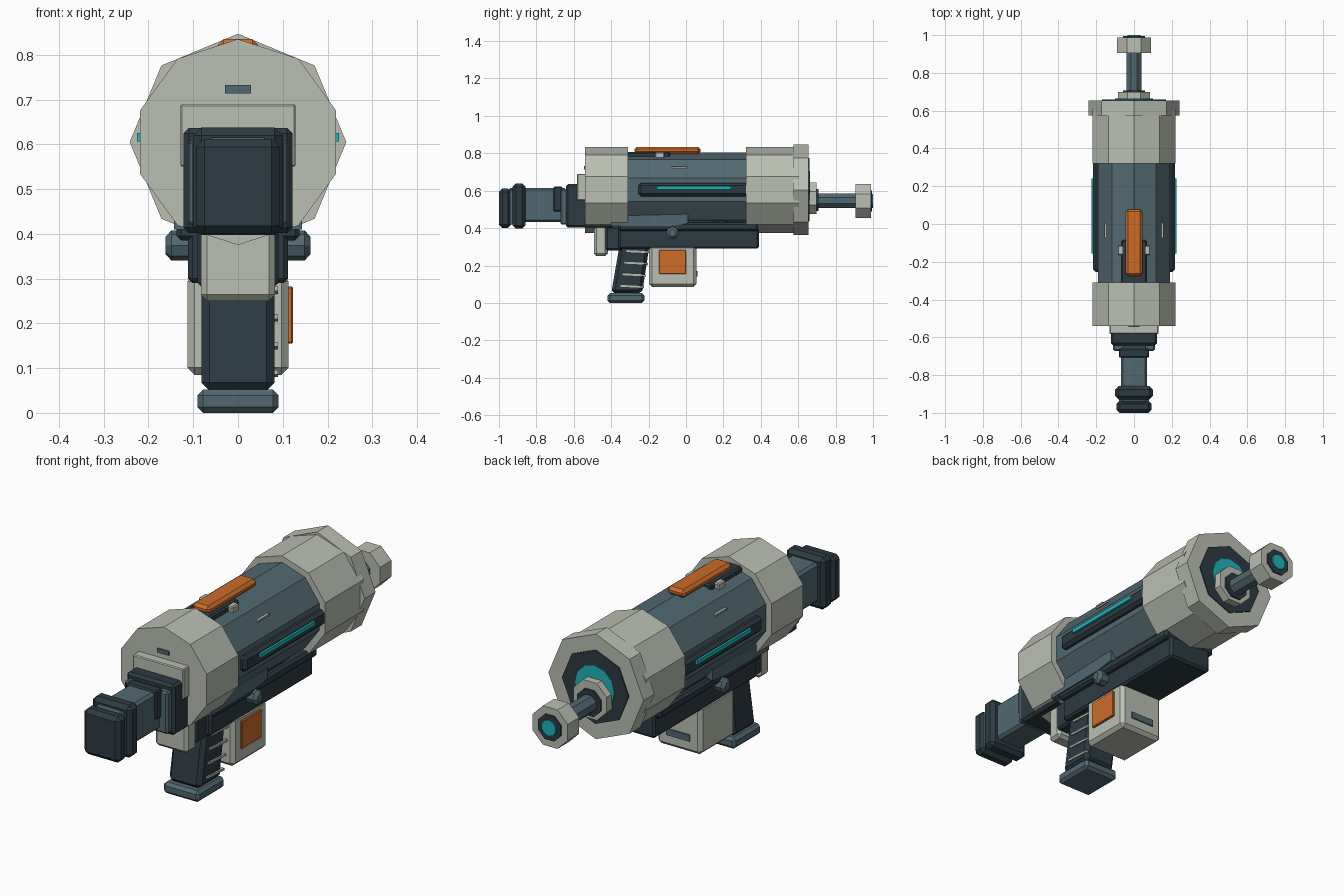
import bpy, bmesh
from math import pi, radians, cos
from mathutils import Vector

cube = bpy.data.objects.get("Cube")
if cube:
    bpy.data.objects.remove(cube, do_unlink=True)


def material(name, rgb):
    m = bpy.data.materials.new(name)
    m.use_nodes = True
    m.diffuse_color = (*rgb, 1)
    for node in m.node_tree.nodes:
        if node.type == 'BSDF_PRINCIPLED':
            node.inputs["Base Color"].default_value = (*rgb, 1)
    return m


GREY = material("pale grey", (0.49, 0.52, 0.45))
SLATE = material("slate blue", (0.085, 0.14, 0.165))
DARK = material("dark slate", (0.026, 0.043, 0.055))
ORANGE = material("orange", (0.60, 0.15, 0.023))
CYAN = material("cyan", (0.014, 0.45, 0.50))


def finish(name, bm, mat, bevel=0):
    if bevel:
        bmesh.ops.bevel(bm, geom=bm.edges[:], offset=bevel, segments=1, affect='EDGES')
    bmesh.ops.recalc_face_normals(bm, faces=bm.faces[:])
    mesh = bpy.data.meshes.new(name)
    bm.to_mesh(mesh)
    bm.free()
    mesh.materials.append(mat)
    obj = bpy.data.objects.new(name, mesh)
    bpy.context.collection.objects.link(obj)
    return obj


def box(name, mat, x, y, z, bevel=0):
    """Chamfered box; x is a half width or a (min, max) pair."""
    x = x if isinstance(x, tuple) else (-x, x)
    bm = bmesh.new()
    bmesh.ops.create_cube(bm, size=1)
    for v in bm.verts:
        for i, (lo, hi) in enumerate((x, y, z)):
            v.co[i] = lo if v.co[i] < 0 else hi
    return finish(name, bm, mat, bevel)


def sides(name, mat, x, y, z, bevel=0):
    """The same box on the left and on the right."""
    box("left_" + name, mat, x, y, z, bevel)
    box("right_" + name, mat, (-x[1], -x[0]), y, z, bevel)


def tube(name, mat, n, r, y, z, flat=False):
    """Prism along y with a vertex, or a flat side, on top."""
    bpy.ops.mesh.primitive_cylinder_add(vertices=n, radius=r, depth=y[1] - y[0])
    obj = bpy.context.object
    obj.name = name
    obj.location = (0, (y[0] + y[1]) / 2, z)
    obj.rotation_euler = (pi / 2, pi / n if flat else 0, 0)
    if flat:
        obj.rotation_mode = 'ZYX'
        obj.rotation_euler = (pi / 2, 0, 0)
        for v in obj.data.vertices:
            c, s = cos(pi / n), cos(pi / 2 - pi / n)
            v.co = Vector((v.co.x * c - v.co.y * s, v.co.x * s + v.co.y * c, v.co.z))
    obj.data.materials.append(mat)
    return obj


def profile(name, mat, half, points, bevel=0):
    """Side outline in y, z pushed out to both sides."""
    bm = bmesh.new()
    face = bm.faces.new([bm.verts.new((-half, y, z)) for y, z in points])
    new = bmesh.ops.extrude_face_region(bm, geom=[face])["geom"]
    for v in new:
        if isinstance(v, bmesh.types.BMVert):
            v.co.x = half
    return finish(name, bm, mat, bevel)


# Barrel body and collars
AXIS = 0.605
tube("main_tube", SLATE, 10, 0.2, (-0.4, 0.4), AXIS)
tube("rear_collar", GREY, 10, 0.23, (-0.54, -0.31), AXIS)
tube("front_collar", GREY, 10, 0.23, (0.32, 0.605), AXIS)
tube("front_flange", GREY, 8, 0.242, (0.575, 0.655), AXIS)

# Muzzle
tube("muzzle_face", DARK, 8, 0.17, (0.64, 0.66), AXIS)
tube("muzzle_glow", CYAN, 12, 0.1, (0.65, 0.664), AXIS)
tube("muzzle_ring", GREY, 8, 0.092, (0.66, 0.698), 0.56, True)
tube("muzzle_ring_core", DARK, 8, 0.064, (0.68, 0.708), 0.55, True)
tube("muzzle_rod", SLATE, 8, 0.042, (0.68, 0.92), 0.547, True)
tube("muzzle_tip", GREY, 8, 0.097, (0.905, 0.988), 0.545, True)
tube("tip_inset", DARK, 8, 0.062, (0.97, 0.994), 0.545, True)
tube("tip_glow", CYAN, 10, 0.037, (0.98, 1.0), 0.545)

# Side rails with light strips, and small plates on the upper tube
sides("rail", DARK, (0.16, 0.216), (-0.255, 0.34), (0.57, 0.642), 0.014)
sides("light_strip", CYAN, (0.2, 0.226), (-0.155, 0.24), (0.606, 0.625))
sides("tube_mark", GREY, (0.14, 0.156), (-0.075, 0.005), (0.722, 0.73))

# Top sight
box("sight_base", DARK, 0.068, (-0.32, -0.085), (0.74, 0.808), 0.008)
box("sight_bar", ORANGE, 0.045, (-0.275, 0.078), (0.797, 0.835), 0.013)
sides("sight_pin", GREY, (0.05, 0.086), (-0.165, -0.115), (0.772, 0.806), 0.005)

# Rear cap and stock
box("rear_slot", SLATE, 0.029, (-0.546, -0.53), (0.713, 0.732))
box("rear_cap", GREY, 0.129, (-0.582, -0.53), (0.55, 0.69), 0.004)
box("stock_mount", DARK, 0.122, (-0.642, -0.39), (0.402, 0.636), 0.012)
box("stock_step", SLATE, 0.11, (-0.672, -0.63), (0.418, 0.61), 0.008)
box("stock_band", DARK, 0.079, (-0.708, -0.66), (0.49, 0.622), 0.006)
box("stock_arm", SLATE, 0.07, (-0.95, -0.64), (0.432, 0.615), 0.012)
box("butt_ring", DARK, 0.1, (-0.928, -0.858), (0.397, 0.638), 0.018)
box("butt_joint", SLATE, 0.08, (-0.95, -0.9), (0.42, 0.6))
box("butt_pad", DARK, 0.093, (-1.0, -0.935), (0.4, 0.612), 0.018)

# Lower frame
profile("lower_frame", DARK, 0.112,
        [(-0.36, 0.29), (0.39, 0.29), (0.39, 0.40), (0.02, 0.47), (-0.36, 0.43)], 0.01)
box("frame_shoulder", DARK, 0.137, (-0.36, 0.385), (0.385, 0.43), 0.01)
profile("frame_fairing", SLATE, 0.143,
        [(-0.4, 0.41), (-0.08, 0.412), (0.012, 0.425), (0.012, 0.475), (-0.4, 0.465)])
box("rear_frame_block", DARK, 0.09, (-0.43, -0.34), (0.28, 0.41), 0.01)
box("rear_guard", GREY, 0.083, (-0.492, -0.418), (0.25, 0.42), 0.014)
for side, label in ((1, "left"), (-1, "right")):
    bm = bmesh.new()
    bmesh.ops.create_cone(bm, cap_ends=True, segments=8, radius1=0.034, radius2=0.034, depth=0.075)
    bm.faces.ensure_lookup_table()
    rim = [e for e in bm.edges if all(v.co.z > 0 for v in e.verts)]
    bmesh.ops.bevel(bm, geom=rim, offset=0.014, segments=1, affect='EDGES')
    bolt = finish(label + "_bolt", bm, SLATE)
    bolt.rotation_euler = (0, side * pi / 2, 0)
    bolt.location = (side * 0.125, -0.072, 0.374)

# Grip with ribs on the left side
profile("grip", DARK, 0.082,
        [(-0.4, 0.05), (-0.235, 0.05), (-0.195, 0.31), (-0.355, 0.31)], 0.018)
box("grip_foot", SLATE, 0.091, (-0.42, -0.222), (0, 0.052), 0.013)
for i in range(4):
    z = 0.088 + i * 0.062
    y = -0.287 + (z - 0.088) * 0.17
    rib = box("grip_rib_%d" % (i + 1), GREY, (0.075, 0.089), (-0.062, 0.062), (-0.005, 0.005))
    rib.location = (0, y, z)
    rib.rotation_euler.x = radians(-3)

# Magazine with side panel and front slot
box("magazine", GREY, 0.113, (-0.197, 0.055), (0.085, 0.31), 0.016)
box("magazine_panel", ORANGE, (0.105, 0.123), (-0.145, 0.0), (0.155, 0.282), 0.003)
box("magazine_slot", SLATE, 0.06, (0.045, 0.061), (0.14, 0.17))
